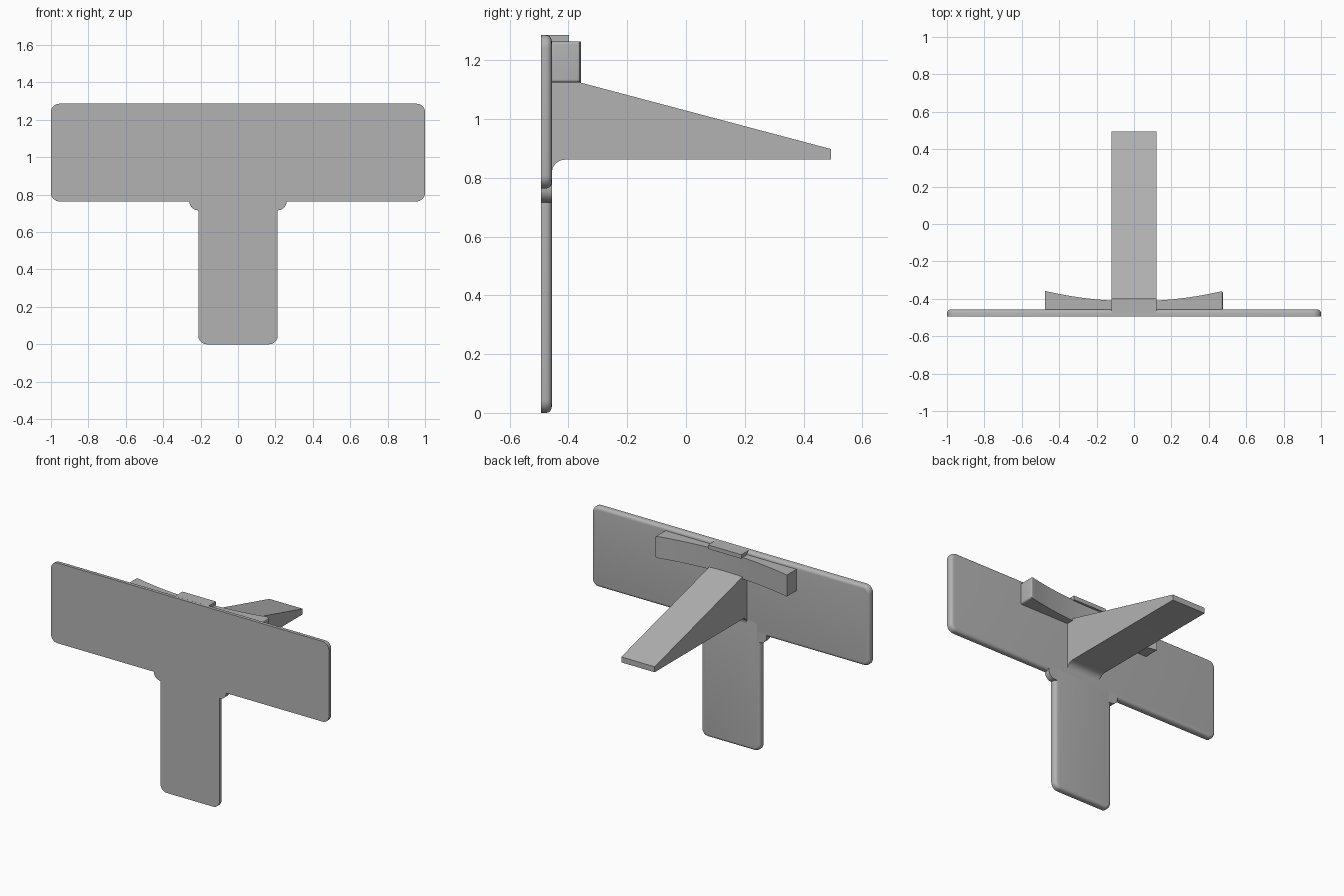
import bpy
import bmesh
from math import sin, cos, pi
from mathutils import Vector

if "Cube" in bpy.data.objects:
    bpy.data.objects.remove(bpy.data.objects["Cube"])

FRONT, BACK = -0.494, -0.457   # faces of the flat plate
TOP = 1.286

grey = bpy.data.materials.new("plain grey")
grey.use_nodes = True
colour = (0.45, 0.45, 0.45, 1)
grey.diffuse_color = colour
grey.node_tree.nodes["Principled BSDF"].inputs["Base Color"].default_value = colour


def arc(cx, cy, r, a0, a1, n=8):
    """Points on an arc; angles in quarter turns."""
    angles = [(a0 + (a1 - a0) * i / n) * pi / 2 for i in range(n + 1)]
    return [(cx + r * cos(a), cy + r * sin(a)) for a in angles]


def prism(name, outline, place, depth, select=None, radius=0.02):
    """Extrude an outline by depth; round the edges chosen by select."""
    bm = bmesh.new()
    face = bm.faces.new([bm.verts.new(place(*p)) for p in outline])
    result = bmesh.ops.extrude_face_region(bm, geom=[face], use_keep_orig=True)
    moved = [v for v in result["geom"] if isinstance(v, bmesh.types.BMVert)]
    bmesh.ops.translate(bm, verts=moved, vec=Vector(depth))
    bmesh.ops.recalc_face_normals(bm, faces=bm.faces)
    if select:
        edges = [e for e in bm.edges if all(select(v.co) for v in e.verts)]
        bmesh.ops.bevel(bm, geom=edges, offset=radius, segments=5,
                        profile=0.5, affect='EDGES', clamp_overlap=True)
    mesh = bpy.data.meshes.new(name)
    bm.to_mesh(mesh)
    bm.free()
    mesh.materials.append(grey)
    obj = bpy.data.objects.new(name, mesh)
    bpy.context.collection.objects.link(obj)
    bpy.ops.object.select_all(action='DESELECT')
    obj.select_set(True)
    bpy.context.view_layer.objects.active = obj
    bpy.ops.object.shade_smooth_by_angle(angle=pi / 6)
    return obj


def on_front(x, z):
    return (x, FRONT, z)


def on_back(co):
    return co.y > BACK - 0.001


def rounded_plate(name, half, low, high, r):
    """Upright plate with rounded corners and a softened back rim."""
    w = half - r
    outline = (arc(w, high - r, r, 0, 1) + arc(-w, high - r, r, 1, 2)
               + arc(-w, low + r, r, 2, 3) + arc(w, low + r, r, 3, 4))
    prism(name, outline, on_front, (0, BACK - FRONT, 0), on_back)


# Flat T-shaped plate
rounded_plate("crossbar", 1.0, 0.764, TOP, 0.045)
rounded_plate("stem", 0.212, 0, 0.86, 0.045)

# Convex shoulders where the stem meets the crossbar
for side, label in ((1, "left"), (-1, "right")):
    curve = arc(0.212, 0.764, 0.048, 3, 4)
    outline = [(0.18, 0.79), (0.18, 0.716)] + curve + [(0.26, 0.79)]
    prism(label + "_shoulder", [(side * x, z) for x, z in outline],
          on_front, (0, BACK - FRONT, 0))

# Tapering support arm with a fillet under its root
arm = [(BACK - 0.01, 1.153), (0.494, 0.898), (0.494, 0.862)]
arm += arc(-0.411, 0.816, 0.046, 1, 2) + [(BACK - 0.01, 0.816)]
prism("support_arm", arm, lambda y, z: (-0.12, y, z), (0.24, 0, 0))

# Curved pad, hollow toward the back, softened at its left end
END = 0.475
STEPS = 24
xs = [END * (2 * i / STEPS - 1) for i in range(STEPS + 1)]
pad = [(x, -0.413 + 0.055 * (x / END) ** 2) for x in xs]
pad += [(END, BACK - 0.005), (-END, BACK - 0.005)]
prism("curved_pad", pad, lambda x, y: (x, y, 1.124), (0, 0, 0.14),
      lambda co: co.x > END - 0.001 and co.y > BACK - 0.01, 0.012)

# Small tab on top of the pad
tab = [(-0.12, -0.475), (0.12, -0.475), (0.12, -0.398), (-0.12, -0.398)]
prism("top_tab", tab, lambda x, y: (x, y, 1.26), (0, 0, TOP - 1.26))
